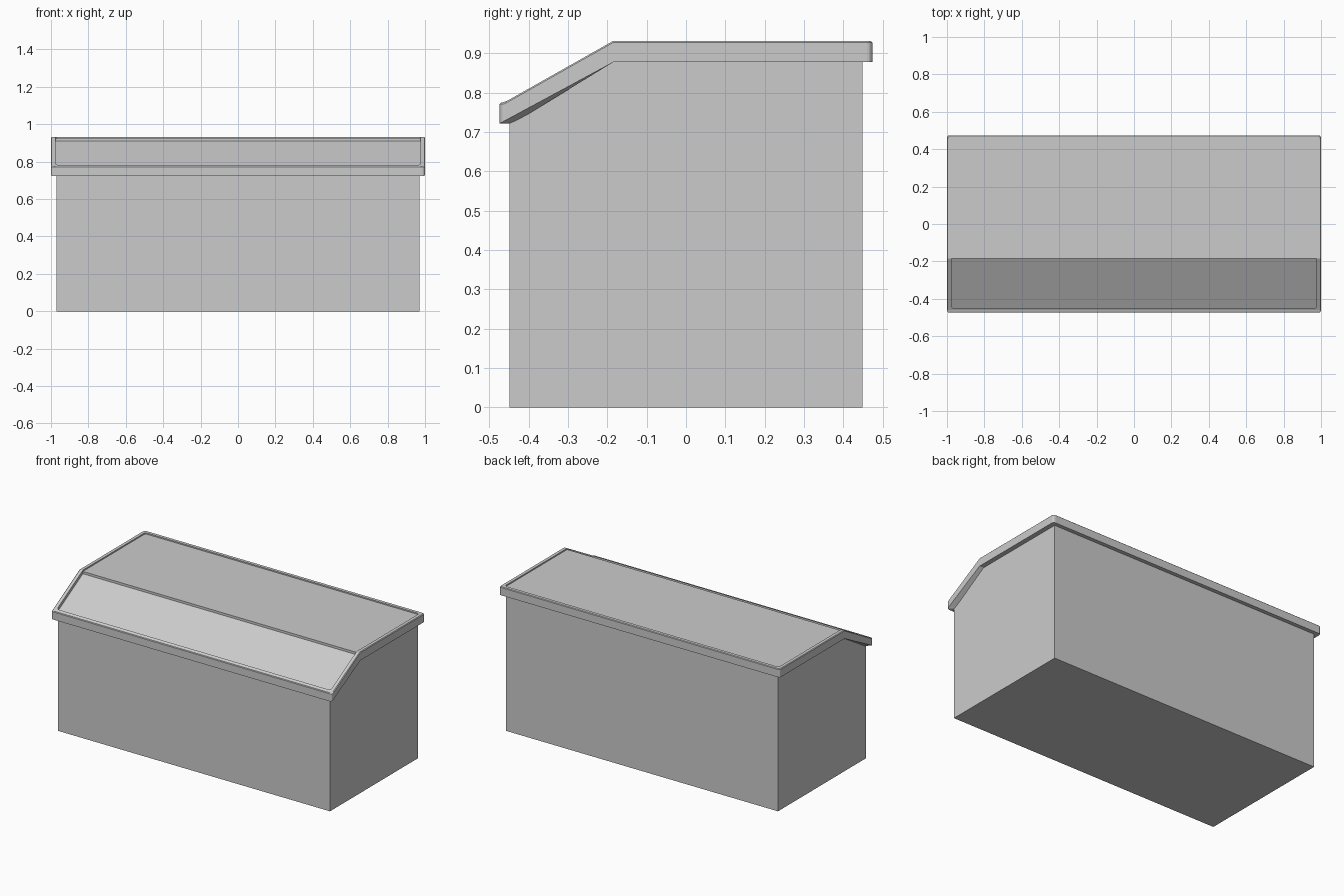
import bpy, bmesh, math

if "Cube" in bpy.data.objects:
    bpy.data.objects.remove(bpy.data.objects["Cube"])

CREASE = -0.185          # y where the lid bends
HX, HY = 1.0, 0.474      # lid half sizes
TOP, FRONT_TOP = 0.932, 0.775
BASE, FRONT_BASE = 0.878, 0.722
SLOPE = (TOP - FRONT_TOP) / 0.278


def finish(name, bm):
    bmesh.ops.recalc_face_normals(bm, faces=bm.faces)
    mesh = bpy.data.meshes.new(name)
    bm.to_mesh(mesh)
    bm.free()
    obj = bpy.data.objects.new(name, mesh)
    bpy.context.collection.objects.link(obj)
    return obj


def prism(name, profile, half_x):
    """Closed y-z profile extruded across x."""
    bm = bmesh.new()
    face = bm.faces.new([bm.verts.new((-half_x, y, z)) for y, z in profile])
    out = bmesh.ops.extrude_face_region(bm, geom=[face])
    moved = [v for v in out["geom"] if isinstance(v, bmesh.types.BMVert)]
    bmesh.ops.translate(bm, verts=moved, vec=(2 * half_x, 0, 0))
    return finish(name, bm)


def plan(inset):
    """Rounded rectangle with an extra point on each side at the crease."""
    r = 0.014
    hx, hy = HX - inset, HY - inset
    pts = []
    for i, (sx, sy) in enumerate(((1, 1), (-1, 1), (-1, -1), (1, -1))):
        for k in range(4):
            a = math.radians(90 * i + 30 * k)
            pts.append((sx * (hx - r) + r * math.cos(a),
                        sy * (hy - r) + r * math.sin(a)))
        if i == 1:
            pts.append((-hx, CREASE))
    pts.append((hx, CREASE))
    return pts


def top_z(y, inset):
    return max(FRONT_TOP, TOP - SLOPE * max(0, CREASE - y))


def base_z(y, inset):
    t = max(0, CREASE - y) / (HY - inset + CREASE)
    return BASE + (FRONT_BASE - BASE) * t


# Chest body
prism("body", [(-0.449, 0), (0.449, 0), (0.449, BASE),
               (CREASE, BASE), (-0.449, FRONT_BASE)], 0.97)

# Overhanging lid rim: cross-section of (inset, height function, offset)
section = [(0, base_z, 0), (0, top_z, -0.004), (0.004, top_z, 0),
           (0.011, top_z, 0), (0.024, top_z, 0), (0.024, top_z, -0.035),
           (0.034, base_z, 0)]
bm = bmesh.new()
rings = [[bm.verts.new((x, y, fn(y, inset) + dz)) for x, y in plan(inset)]
         for inset, fn, dz in section]
n = len(rings[0])
for j, ring in enumerate(rings):
    nxt = rings[(j + 1) % len(rings)]
    for i in range(n):
        k = (i + 1) % n
        bm.faces.new((ring[i], ring[k], nxt[k], nxt[i]))
finish("lid_rim", bm)

# Flat lid panel, with a small riser at the crease
prism("lid_top_panel", [(CREASE, 0.885), (0.459, 0.885),
                        (0.459, 0.924), (CREASE, 0.924)], 0.985)

# Sloped front panel, set slightly deeper
drop = SLOPE * (0.457 + CREASE)
prism("lid_front_panel", [(CREASE, 0.885), (CREASE, 0.909),
                          (-0.457, 0.909 - drop), (-0.457, 0.885 - drop)], 0.985)
